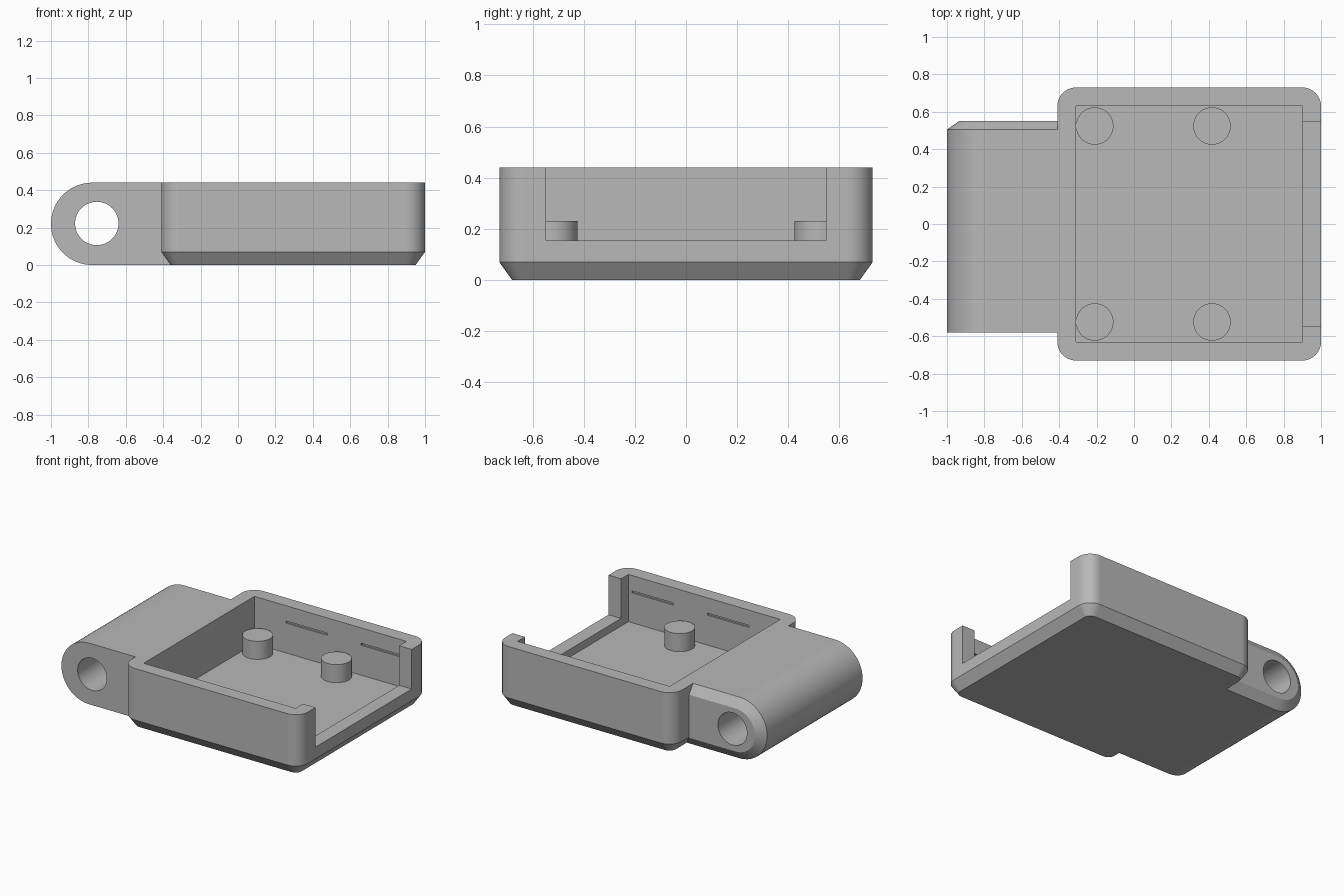
import bpy, bmesh
from math import sin, cos, pi, radians
from mathutils import Vector

cube = bpy.data.objects.get("Cube")
if cube:
    bpy.data.objects.remove(cube, do_unlink=True)

grey = bpy.data.materials.new("grey plastic")
grey.use_nodes = True
grey.diffuse_color = (0.48, 0.48, 0.48, 1)
grey.node_tree.nodes["Principled BSDF"].inputs["Base Color"].default_value = (0.48, 0.48, 0.48, 1)


def loft(name, rings):
    """Solid skinned through rings that have equal point counts."""
    bm = bmesh.new()
    loops = [[bm.verts.new(p) for p in ring] for ring in rings]
    for a, b in zip(loops, loops[1:]):
        for i in range(len(a)):
            j = (i + 1) % len(a)
            bm.faces.new((a[i], a[j], b[j], b[i]))
    bm.faces.new(loops[0])
    bm.faces.new(loops[-1])
    bmesh.ops.recalc_face_normals(bm, faces=bm.faces)
    mesh = bpy.data.meshes.new(name)
    bm.to_mesh(mesh)
    bm.free()
    obj = bpy.data.objects.new(name, mesh)
    bpy.context.collection.objects.link(obj)
    mesh.materials.append(grey)
    return obj


def block(name, x, y, z):
    return loft(name, [[(x[0], y[0], h), (x[1], y[0], h), (x[1], y[1], h), (x[0], y[1], h)] for h in z])


def rounded_ring(inset, z, radius=0.1, steps=10):
    """Rounded rectangle whose corner centres stay put as it is inset."""
    corners = [(1 - radius, 0.73 - radius), (-0.41 + radius, 0.73 - radius),
               (-0.41 + radius, -0.73 + radius), (1 - radius, -0.73 + radius)]
    r = radius - inset
    return [(cx + r * cos(a), cy + r * sin(a), z)
            for k, (cx, cy) in enumerate(corners)
            for a in [(k + i / steps) * pi / 2 for i in range(steps + 1)]]


def tab_ring(inset, y, steps=32):
    """Side profile of the hinge tab: straight root and half-round nose."""
    r = 0.22 - inset
    arc = [(-0.78 - r * sin(pi * i / steps), y, 0.22 + r * cos(pi * i / steps)) for i in range(steps + 1)]
    return [(-0.33, y, 0.22 + r)] + arc + [(-0.33, y, 0.22 - r)]


def cylinder(name, centre, radius, u, v, axis, steps=48):
    c, u, v, axis = map(Vector, (centre, u, v, axis))
    ring = [c + radius * (u * cos(t) + v * sin(t)) for t in [2 * pi * i / steps for i in range(steps)]]
    return loft(name, [ring, [p + axis for p in ring]])


def combine(target, other, operation):
    mod = target.modifiers.new(operation.lower(), "BOOLEAN")
    mod.operation, mod.solver, mod.object = operation, "EXACT", other
    bpy.context.view_layer.objects.active = target
    bpy.ops.object.modifier_apply(modifier=mod.name)
    bpy.data.objects.remove(other, do_unlink=True)


def finish(obj):
    bpy.ops.object.select_all(action="DESELECT")
    obj.select_set(True)
    bpy.context.view_layer.objects.active = obj
    bpy.ops.object.shade_smooth_by_angle(angle=radians(25))
    mod = obj.modifiers.new("flat face normals", "WEIGHTED_NORMAL")
    mod.keep_sharp = True


# Tray body with chamfered base, joined to the hinge tab
body = loft("tray_body", [rounded_ring(0.05, 0), rounded_ring(0, 0.07), rounded_ring(0, 0.44)])
tab = loft("hinge_tab", [tab_ring(0, -0.58), tab_ring(0, 0.505), tab_ring(0.065, 0.55)])
combine(body, tab, "UNION")

# Cavity, side opening and pin hole
combine(body, block("cavity", (-0.31, 0.90), (-0.63, 0.63), (0.10, 0.6)), "DIFFERENCE")
combine(body, block("opening", (0.8, 1.1), (-0.547, 0.547), (0.155, 0.6)), "DIFFERENCE")
combine(body, cylinder("pin_hole", (-0.755, -0.8, 0.222), 0.116, (1, 0, 0), (0, 0, 1), (0, 1.6, 0)), "DIFFERENCE")

# Thin snap grooves on the two long inner walls
for side in (-1, 1):
    for x in (-0.06, 0.54):
        y = sorted((side * 0.60, side * 0.642))
        combine(body, block("groove", (x, x + 0.33), y, (0.315, 0.33)), "DIFFERENCE")
finish(body)

# Four round standoffs on the floor
for x, end in ((-0.21, "right"), (0.417, "left")):
    for y, side in ((-0.524, "front"), (0.524, "back")):
        finish(cylinder(f"standoff_{side}_{end}", (x, y, 0.09), 0.1, (1, 0, 0), (0, 1, 0), (0, 0, 0.14)))
